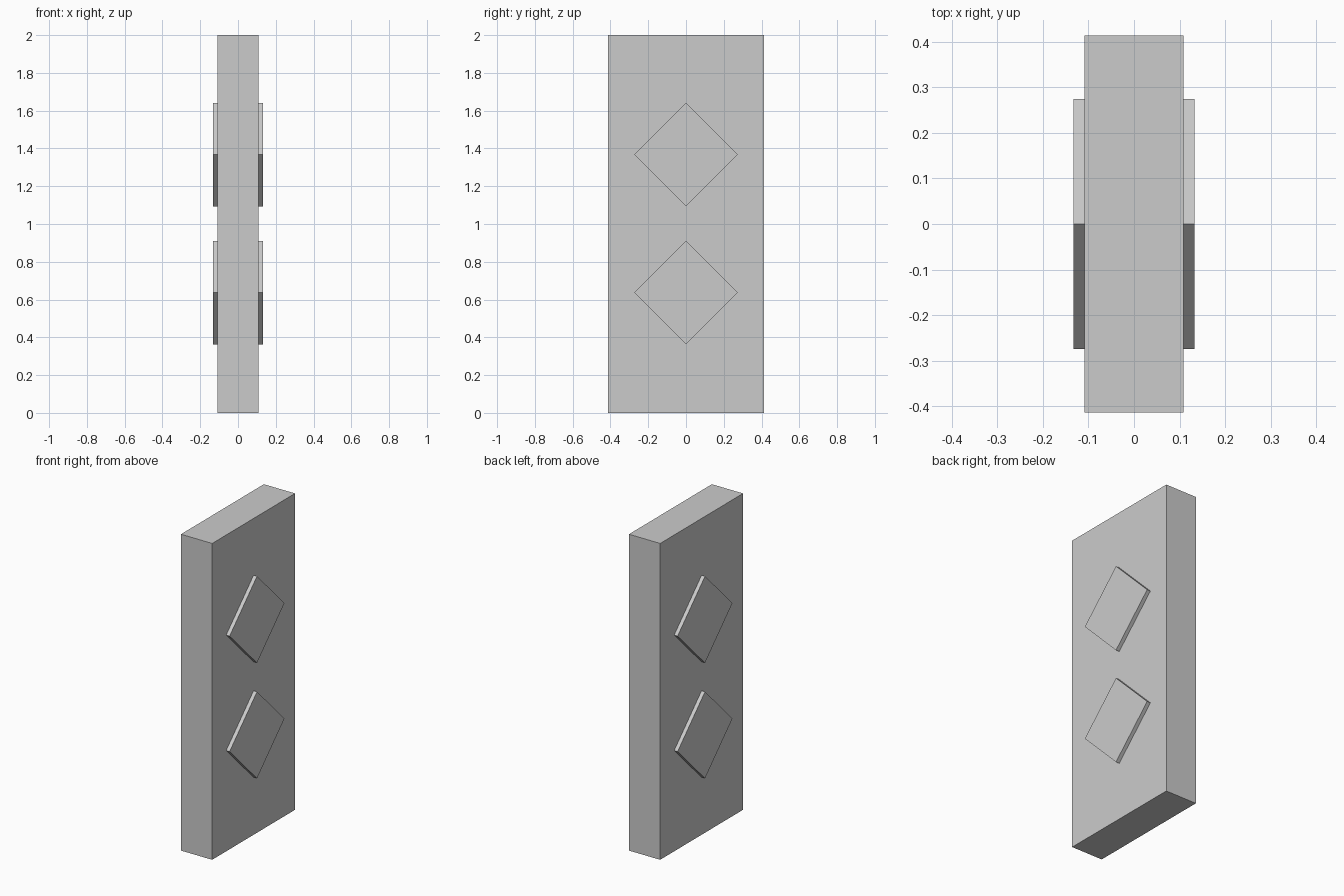
import bpy
import math

cube = bpy.data.objects.get("Cube")
if cube:
    bpy.data.objects.remove(cube, do_unlink=True)

grey = bpy.data.materials.new("light_grey")
grey.use_nodes = True
colour = (0.6, 0.6, 0.6, 1)
grey.diffuse_color = colour
grey.node_tree.nodes["Principled BSDF"].inputs["Base Color"].default_value = colour


def box(name, size, centre, tilt=0):
    bpy.ops.mesh.primitive_cube_add(size=1, location=centre)
    ob = bpy.context.object
    ob.name = name
    ob.scale = size
    ob.rotation_euler.x = tilt
    ob.data.materials.append(grey)
    return ob


# Door slab
box("door_slab", (0.218, 0.828, 2), (0, 0, 1))

# Raised diamond panels running through both faces
side = 0.274 * math.sqrt(2)
for name, z in (("lower_diamond", 0.637), ("upper_diamond", 1.367)):
    box(name, (0.266, side, side), (0, 0, z), math.pi / 4)
